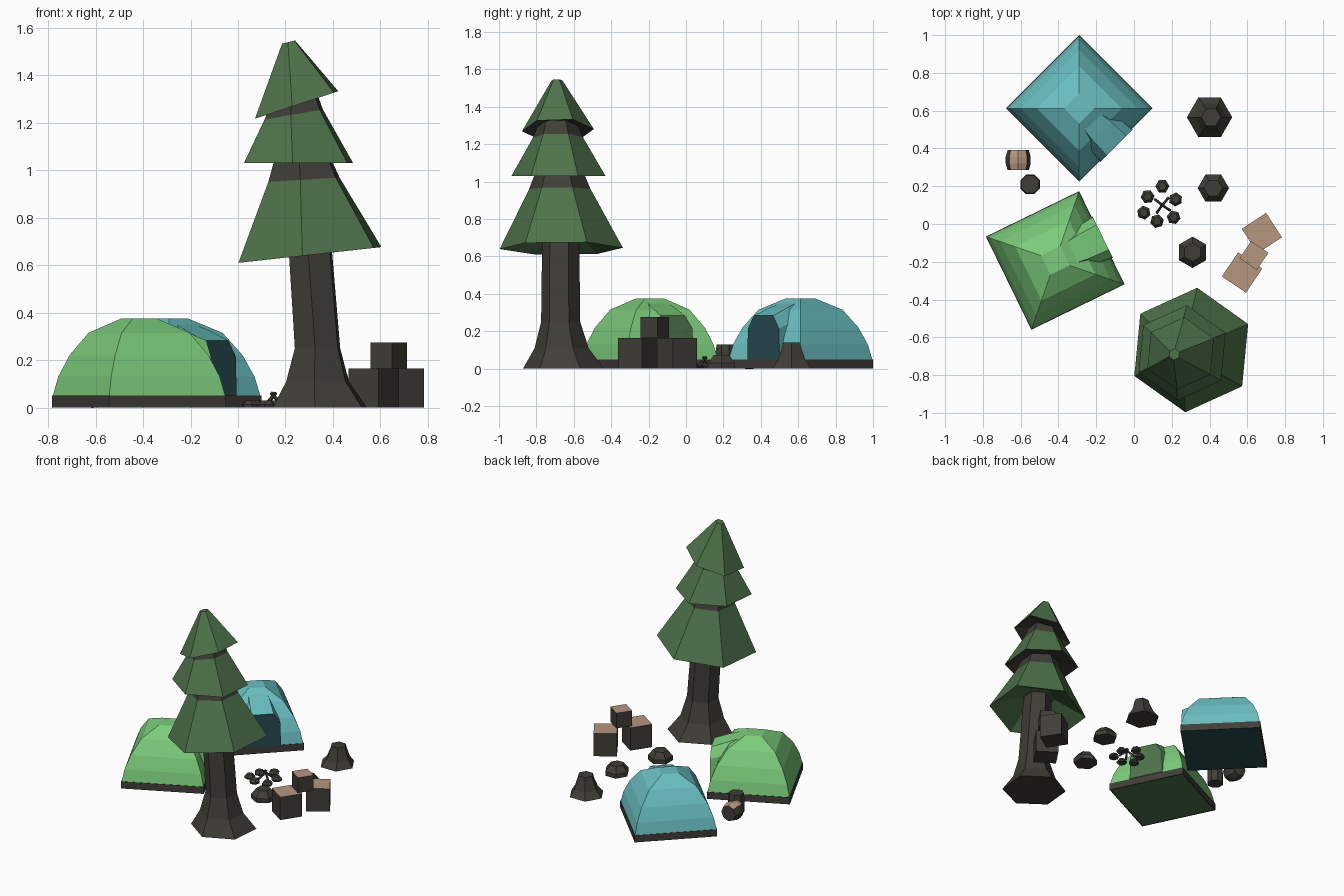
import bpy, bmesh, math
from mathutils import Vector, Matrix

if "Cube" in bpy.data.objects:
    bpy.data.objects.remove(bpy.data.objects["Cube"])


def mat(name, rgb):
    m = bpy.data.materials.new(name)
    m.diffuse_color = (*rgb, 1)
    m.use_nodes = True
    m.node_tree.nodes["Principled BSDF"].inputs["Base Color"].default_value = m.diffuse_color
    return m


GREEN = mat("tent_green", (.20, .60, .20))
TEAL = mat("tent_teal", (.145, .52, .535))
DEEP = mat("deep_teal", (.022, .07, .083))
LEAF = mat("pine_green", (.077, .17, .069))
TAN = mat("cut_wood", (.47, .31, .215))
DARK = mat("dark_bark", (.051, .048, .039))


def finish(name, bm, mats, rule=None, matrix=None):
    """Turn a bmesh into an object, colouring faces by an optional rule."""
    bmesh.ops.recalc_face_normals(bm, faces=bm.faces[:])
    bm.normal_update()
    if rule:
        for f in bm.faces:
            f.material_index = rule(f)
    if matrix:
        bm.transform(matrix)
    me = bpy.data.meshes.new(name)
    bm.to_mesh(me)
    bm.free()
    for m in mats:
        me.materials.append(m)
    ob = bpy.data.objects.new(name, me)
    bpy.context.collection.objects.link(ob)
    return ob


def skin(name, loops, mats, rule=None, matrix=None, closed=False):
    """Join point loops into a surface; capped, or end to end if closed."""
    bm = bmesh.new()
    loops = [[bm.verts.new(p) for p in loop] for loop in loops]
    pairs = list(zip(loops, loops[1:]))
    if closed:
        pairs.append((loops[-1], loops[0]))
    else:
        bm.faces.new(loops[0])
        bm.faces.new(loops[-1])
    for a, b in pairs:
        for i in range(len(a)):
            j = (i + 1) % len(a)
            bm.faces.new((a[i], a[j], b[j], b[i]))
    return finish(name, bm, mats, rule, matrix)


def loft(name, rings, sides, angle, mats, rule=None, matrix=None, closed=False):
    """Regular polygon rings of (x, y, z, radius, tilt)."""
    loops = []
    for x, y, z, r, tilt in rings:
        loop = []
        for i in range(sides):
            a = math.radians(angle) + math.tau * i / sides
            dx = r * math.cos(a)
            loop.append((x + dx, y + r * math.sin(a), z + tilt * dx))
        loops.append(loop)
    return skin(name, loops, mats, rule, matrix, closed)


# Dome tents: dark floor, tapering hood with a dark doorway, ground strip
def tent(name, x, y, door_angle, m, dark):
    M = Matrix.Translation((x, y, 0)) @ Matrix.Rotation(math.radians(door_angle), 4, 'Z')
    prof = [(.383, .001), (.384, .05), (.36, .13), (.31, .22), (.225, .315), (.08, .375)]
    loft(name, [(0, 0, z, r, 0) for r, z in prof], 4, 45, [m, dark],
         lambda f: int(f.normal.z < -.9), M)

    def arch(a, w, z0, z1, z2):
        half = [(w, z0), (w * .96, z1), (w * .6, z2)]
        return [(a, t, z) for t, z in half] + [(a, -t, z) for t, z in reversed(half)]

    skin(name + "_doorway", [arch(.05, .09, .05, .3, .366), arch(.17, .115, .05, .25, .325),
                             arch(.28, .122, .05, .215, .283)],
         [m, dark], lambda f: int(f.normal.x > .95), M)
    loft(name + "_base_strip", [(0, 0, 0, .388, 0), (0, 0, .05, .388, 0),
                                (0, 0, .05, .376, 0), (0, 0, 0, .376, 0)],
         4, 45, [DARK], None, M, closed=True)


tent("teal_tent", -.29, .612, -45, TEAL, DEEP)
tent("green_tent", -.417, -.193, 26, GREEN, LEAF)

# Pine tree: flared trunk and three leaning tiers
loft("tree_trunk", [(.345, -.655, 0, .218, 0), (.335, -.665, .11, .145, 0), (.335, -.67, .25, .105, 0),
                    (.305, -.67, .66, .1, 0), (.29, -.67, .85, .09, 0)], 6, 24.5, [DARK])


def tier(name, rings, dark_above, under=1):
    """Dark neck above a height; underside coloured by 'under'."""
    def rule(f):
        if f.normal.z < -.2:
            return under
        return int(f.calc_center_median().z > dark_above and f.normal.z < .9)
    loft(name, rings, 6, 24.5, [LEAF, DARK], rule)


tier("lower_branches", [(.303, -.667, .75, .12, .1), (.303, -.667, .643, .331, .11),
                        (.278, -.675, .96, .165, .06), (.27, -.677, 1.06, .125, .05)], .97, 0)
tier("middle_branches", [(.26, -.68, 1.06, .1, 0), (.255, -.682, 1.03, .253, 0),
                         (.235, -.685, 1.235, .135, .17), (.235, -.686, 1.32, .1, .25)], 1.245)
tier("top_branches", [(.24, -.685, 1.31, .06, .3), (.247, -.685, 1.275, .193, .33),
                      (.213, -.69, 1.54, .03, .25)], 9)

# Stacked crates with light tops
for name, x, y, z, s, h, rot in [("crate_back", .677, -.048, 0, .154, .165, 33),
                                 ("crate_front", .572, -.257, 0, .154, .165, -34),
                                 ("crate_top", .635, -.167, .165, .11, .11, -34)]:
    loft(name, [(x, y, z, s * .7071, 0), (x, y, z + h, s * .7071, 0)], 4, 45 + rot,
         [DARK, TAN], lambda f: int(f.normal.z > .5))

# Tree stump and rocks
loft("stump", [(.40, .565, 0, .12, 0), (.405, .565, .045, .085, 0),
               (.408, .565, .11, .06, 0), (.408, .565, .14, .052, 0)], 6, 0, [DARK])
for i, (x, y, rot) in enumerate([(.42, .19, 0), (.31, -.15, 30)]):
    loft(f"rock_{i}", [(x, y, 0, .083, 0), (x, y, .03, .083, 0), (x, y, .072, .048, 0)],
         6, rot, [DARK])

# Standing log and a lying barrel with a light top
loft("standing_log", [(-.55, .21, 0, .056, 0), (-.55, .21, .09, .056, 0),
                      (-.55, .21, .13, .05, 0)], 8, 22.5, [DARK])
loft("lying_barrel", [(0, 0, -.053, .056, 0), (0, 0, -.018, .066, 0),
                      (0, 0, .018, .066, 0), (0, 0, .053, .056, 0)], 8, 0, [DARK, TAN],
     lambda f: int(f.normal.y > .8),
     Matrix.Translation((-.613, .338, .064)) @ Matrix.Rotation(math.pi / 2, 4, 'X'))

# Campfire: ring of stones and crossed sticks
for i, (x, y) in enumerate([(.15, .2), (.22, .13), (.21, .035), (.122, .015), (.052, .06), (.072, .145)]):
    loft(f"fire_stone_{i}", [(x, y, 0, .034, 0), (x, y, .012, .037, 0), (x, y, .03, .022, 0)],
         6, i * 25, [DARK])
for i in range(4):
    d = Vector((math.cos(i * 1.6 + .9), math.sin(i * 1.6 + .9), 0))
    foot = Vector((.15, .1, .008)) + d * .05
    tip = Vector((.15, .1, .062)) - d * .012
    axis = tip - foot
    loft(f"fire_stick_{i}", [(0, 0, 0, .008, 0), (0, 0, axis.length, .007, 0)], 5, 0, [DARK], None,
         Matrix.Translation(foot) @ axis.to_track_quat('Z', 'Y').to_matrix().to_4x4())
